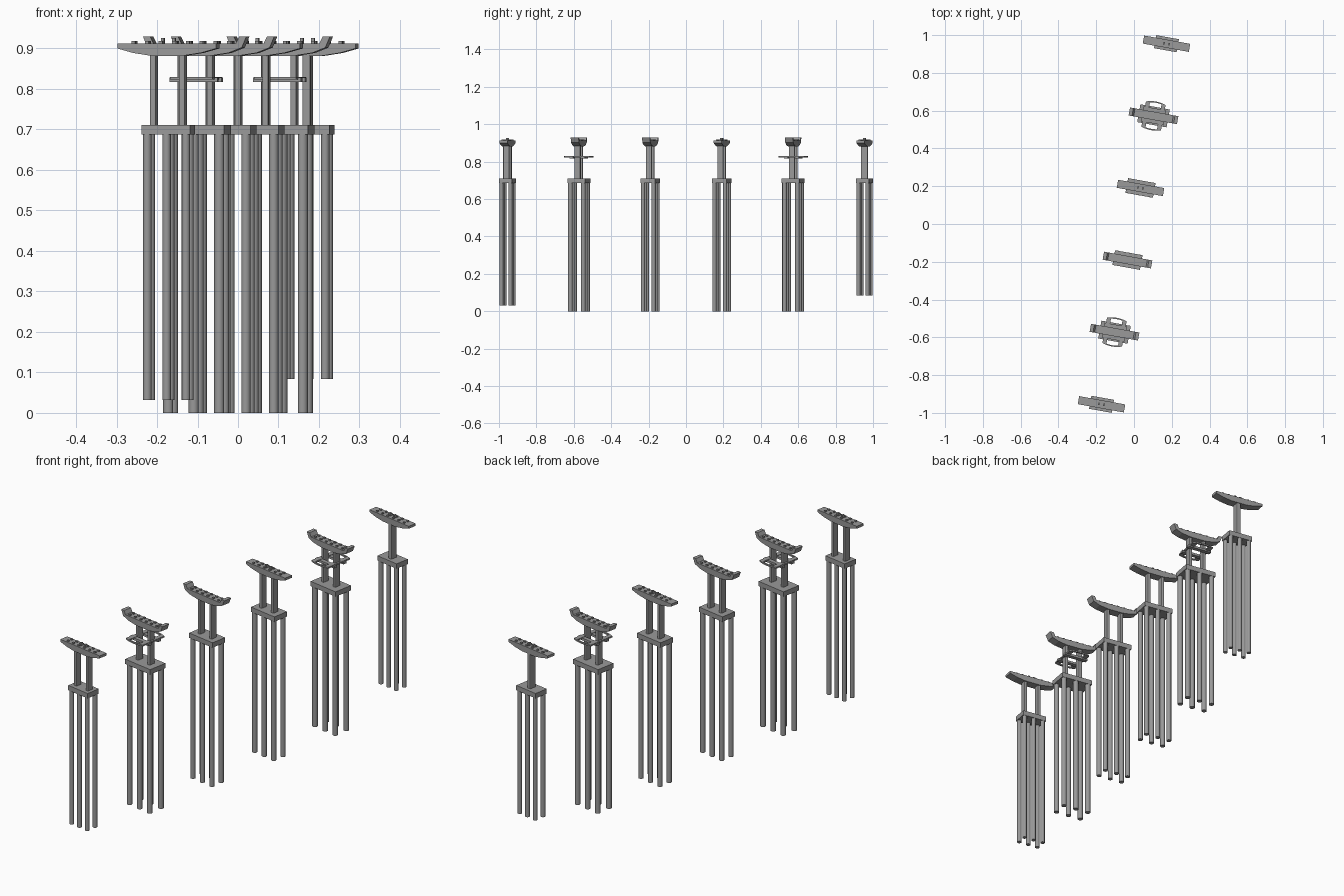
import bpy, bmesh, math
from mathutils import Matrix, Vector

cube = bpy.data.objects.get("Cube")
if cube:
    bpy.data.objects.remove(cube, do_unlink=True)

concrete = bpy.data.materials.new("concrete_grey")
concrete.use_nodes = True
GREY = (0.32, 0.32, 0.32, 1)
concrete.diffuse_color = GREY
concrete.node_tree.nodes["Principled BSDF"].inputs["Base Color"].default_value = GREY

STEP = Vector((0.0688, 0.3818, 0))          # spacing between neighbouring piers
SKEW = -math.atan2(STEP.x, STEP.y)          # piers stand square to the line
CAP_LOW, CAP_TOP, BEAM_LOW, BEAM_TOP = 0.687, 0.711, 0.882, 0.912


def finish(bm, name, frame, smooth=False):
    bmesh.ops.recalc_face_normals(bm, faces=bm.faces)
    mesh = bpy.data.meshes.new(name)
    bm.to_mesh(mesh)
    bm.free()
    mesh.materials.append(concrete)
    obj = bpy.data.objects.new(name, mesh)
    obj.matrix_world = frame
    bpy.context.collection.objects.link(obj)
    if smooth:
        bpy.ops.object.select_all(action='DESELECT')
        obj.select_set(True)
        bpy.context.view_layer.objects.active = obj
        bpy.ops.object.shade_smooth_by_angle(angle=math.radians(40))


def add_box(bm, x, y, low, high, length, width):
    m = Matrix.Translation((x, y, (low + high) / 2)) @ Matrix.Diagonal((length, width, high - low, 1))
    bmesh.ops.create_cube(bm, size=1, matrix=m)


def add_prism(bm, points, depth):
    face = bm.faces.new([bm.verts.new(p) for p in points])
    out = bmesh.ops.extrude_face_region(bm, geom=[face])
    bmesh.ops.translate(bm, vec=depth,
                        verts=[g for g in out["geom"] if isinstance(g, bmesh.types.BMVert)])


def piles(name, frame, u, v, radius, low):
    # two rows of three
    bm = bmesh.new()
    for x in (-u, 0, u):
        for y in (-v, v):
            bmesh.ops.create_cone(bm, cap_ends=True, segments=16, radius1=radius, radius2=radius,
                                  depth=CAP_LOW - low,
                                  matrix=Matrix.Translation((x, y, (CAP_LOW + low) / 2)))
    finish(bm, name, frame, smooth=True)


def columns(name, frame, offsets, length, width):
    bm = bmesh.new()
    for u in offsets:
        add_box(bm, u, 0, CAP_TOP, BEAM_LOW + 0.002, length, width)
    uprights = [e for e in bm.edges if abs(e.verts[0].co.z - e.verts[1].co.z) > 0.1]
    bmesh.ops.bevel(bm, geom=uprights, offset=0.004, segments=2, profile=0.5, affect='EDGES')
    finish(bm, name, frame)


def cross_beam(name, frame, flared, width=0.043):
    # half profile from the underside out to the tip and back over the top
    half = [(0.04, BEAM_LOW), (0.085, 0.889)]
    if flared:
        half += [(0.118, 0.902), (0.13, 0.93), (0.112, 0.93), (0.103, BEAM_TOP)]
    else:
        half += [(0.124, 0.9), (0.124, BEAM_TOP)]
    outline = half + [(-u, z) for u, z in reversed(half)]
    bm = bmesh.new()
    add_prism(bm, [(u, -width / 2, z) for u, z in outline], (0, width, 0))
    finish(bm, name, frame)


def bearing_pads(name, frame, flared):
    bm = bmesh.new()
    for i in range(6):
        for v in (-0.011, 0.011):
            add_box(bm, (i - 2.5) * 0.034, v, BEAM_TOP, 0.918, 0.009, 0.009)
    if not flared:
        for u in (-0.014, 0.014):
            add_box(bm, u, 0, BEAM_TOP, 0.926, 0.008, 0.012)
    finish(bm, name, frame)


def platform(name, frame):
    bm = bmesh.new()
    ts = [k / 4 - 1 for k in range(9)]
    for s in (-1, 1):
        add_box(bm, s * 0.042, 0, 0.823, 0.83, 0.022, 0.132)    # side decks
        add_box(bm, 0, s * 0.03, 0.817, 0.828, 0.12, 0.02)      # bearers by the columns
        # bowed outer rail
        arc = [(t * 0.053, 0.077 - 0.009 * t * t) for t in ts]
        rail = arc + [(u, v - 0.007) for u, v in reversed(arc)]
        add_prism(bm, [(u, s * v, 0.823) for u, v in rail], (0, 0, 0.007))
    finish(bm, name, frame)


# kinds: pile cap length, width, pile offsets, pile radius
END = (0.122, 0.07, 0.0485, 0.0245, 0.0105)
WIDE = (0.158, 0.096, 0.064, 0.035, 0.0125)
MID = (0.148, 0.079, 0.06, 0.029, 0.0115)

# each pier: kind, pile foot height, single column, flared beam, platform
PIERS = [
    (END, 0.032, False, False, False),
    (WIDE, 0, False, True, True),
    (MID, 0, False, True, False),
    (MID, 0, False, False, False),
    (WIDE, 0, False, True, True),
    (END, 0.084, True, False, False),
]

for i, (kind, foot, single, flared, has_platform) in enumerate(PIERS):
    length, width, u, v, radius = kind
    frame = Matrix.Translation(STEP * (i - 2.5)) @ Matrix.Rotation(SKEW, 4, 'Z')
    tag = f"_{i + 1}"
    piles("piles" + tag, frame, u, v, radius, foot)

    bm = bmesh.new()
    add_box(bm, 0, 0, CAP_LOW, CAP_TOP, length, width)
    finish(bm, "pile_cap" + tag, frame)

    if single:
        columns("column" + tag, frame, [0], 0.021, 0.036)
    else:
        columns("columns" + tag, frame, [-0.0365, 0.0365], 0.016, 0.032)

    cross_beam("cross_beam" + tag, frame, flared)
    bearing_pads("bearing_pads" + tag, frame, flared)
    if has_platform:
        platform("platform" + tag, frame)
